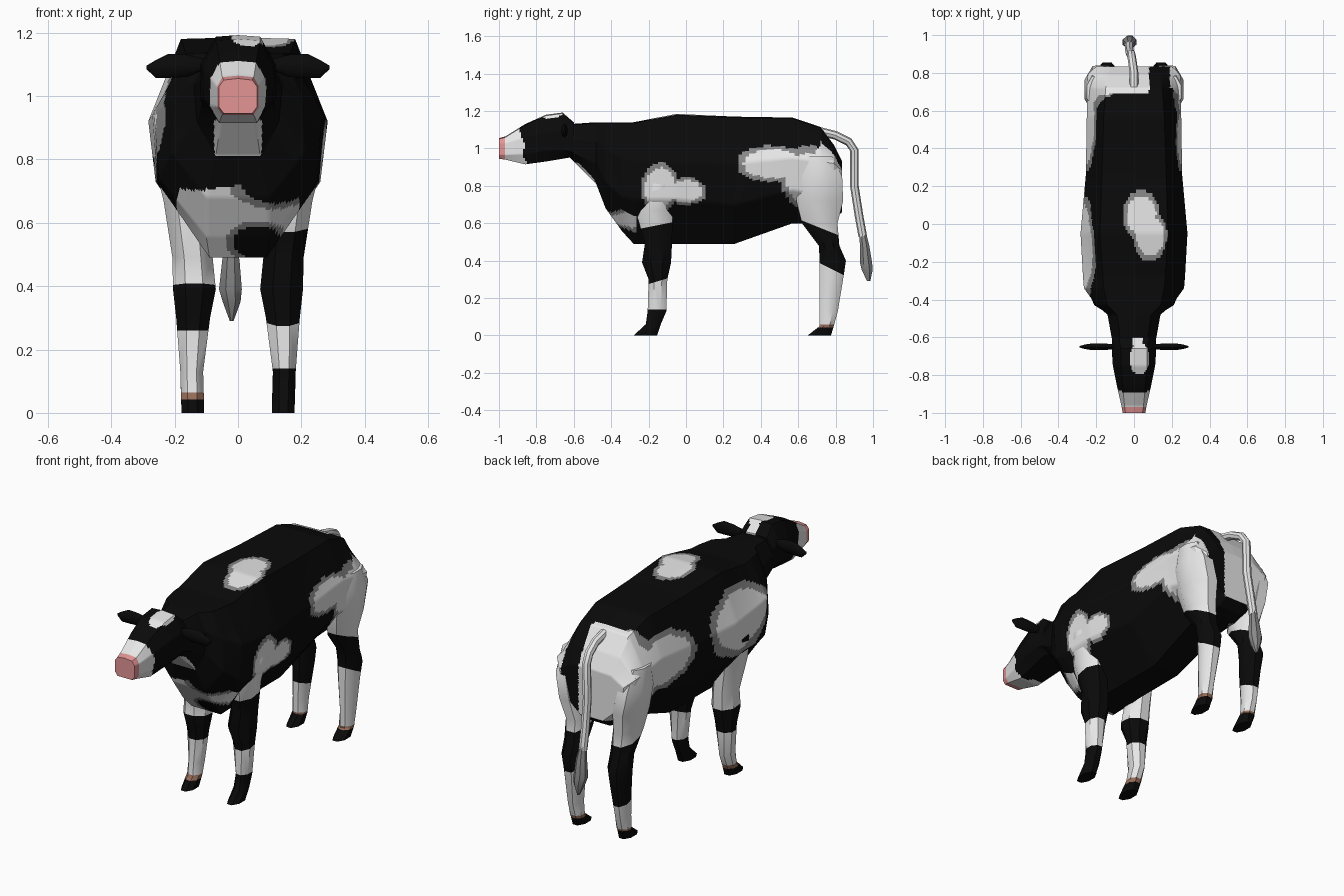
import bpy, bmesh, math
from mathutils import Vector, noise

if "Cube" in bpy.data.objects:
    bpy.data.objects.remove(bpy.data.objects["Cube"])


def material(name, rgb):
    m = bpy.data.materials.new(name)
    m.diffuse_color = (*rgb, 1)
    m.use_nodes = True
    m.node_tree.nodes["Principled BSDF"].inputs["Base Color"].default_value = m.diffuse_color
    return m


BLACK, WHITE, GREY, PINK, BROWN = range(5)
MATS = [material("black hide", (0.003, 0.003, 0.003)),
        material("white hide", (0.8, 0.8, 0.8)),
        material("grey hide", (0.25, 0.25, 0.25)),
        material("pink nose", (0.78, 0.3, 0.3)),
        material("brown skin", (0.3, 0.15, 0.1))]


def loft(rings, cuts=0):
    """Skin a list of rings, cap both ends and optionally subdivide."""
    bm = bmesh.new()
    vs = [[bm.verts.new(p) for p in r] for r in rings]
    n = len(vs[0])
    for a, b in zip(vs, vs[1:]):
        for i in range(n):
            bm.faces.new((a[i], a[(i + 1) % n], b[(i + 1) % n], b[i]))
    caps = [bm.faces.new(vs[0]), bm.faces.new(vs[-1])]
    if cuts:
        bmesh.ops.poke(bm, faces=caps)
        bmesh.ops.subdivide_edges(bm, edges=bm.edges[:], cuts=cuts, use_grid_fill=True)
    bmesh.ops.recalc_face_normals(bm, faces=bm.faces[:])
    return bm


def finish(bm, name, rule):
    """Paint faces by a rule on their centres and make the object."""
    for f in bm.faces:
        f.material_index = rule(f.calc_center_median())
        f.smooth = True
    me = bpy.data.meshes.new(name)
    bm.to_mesh(me)
    bm.free()
    for m in MATS:
        me.materials.append(m)
    ob = bpy.data.objects.new(name, me)
    bpy.context.collection.objects.link(ob)
    return ob


def section(y, zt, wt, wm, zm, wl, zl, wb, zb):
    """Symmetric nine-point cross-section across the body."""
    half = [(wt, zt - 0.005), (wm, zm), (wl, zl), (wb, zb)]
    pts = [(0, zt)] + half + [(-x, z) for x, z in reversed(half)]
    return [Vector((x, y, z)) for x, z in pts]


def octagon(z, y0, y1, x0, x1, side=1):
    """Horizontal eight-sided ring that fills the given box."""
    k = 1 / math.cos(math.pi / 8)
    return [Vector((side * ((x0 + x1) / 2 + k * (x1 - x0) / 2 * math.cos(a)),
                    (y0 + y1) / 2 + k * (y1 - y0) / 2 * math.sin(a), z))
            for a in [math.pi * (2 * i + 1) / 8 for i in range(8)]]


def depth(c, blobs):
    """Below 1 inside any of the blobs, with a slightly wavy border."""
    d = min(math.sqrt(((c.x - x) / a) ** 2 + ((c.y - y) / b) ** 2 + ((c.z - z) / e) ** 2)
            for x, y, z, a, b, e in blobs)
    return d + 0.12 * noise.noise(c * 9)


# Body and neck
BODY = [(-0.62, 1.13, .07, .115, 1.05, .11, .98, .05, .95),
        (-0.48, 1.14, .09, .14, 1.04, .13, .92, .07, .81),
        (-0.43, 1.14, .14, .20, 1.00, .21, .82, .10, .68),
        (-0.34, 1.14, .16, .265, .95, .25, .74, .10, .555),
        (-0.28, 1.14, .165, .27, .94, .255, .73, .09, .49),
        (-0.05, 1.185, .18, .283, .92, .26, .73, .08, .49),
        (0.26, 1.17, .17, .255, .92, .24, .70, .08, .49),
        (0.57, 1.165, .16, .25, .95, .23, .78, .09, .60),
        (0.72, 1.115, .15, .25, .93, .22, .75, .08, .60),
        (0.79, 1.02, .14, .245, .92, .21, .75, .08, .62),
        (0.835, 0.93, .12, .20, .88, .18, .76, .07, .66)]
PATCHES = [(.04, .05, 1.18, .08, .10, .1), (.085, -.06, 1.18, .07, .11, .1),
           (.27, -.14, .79, .15, .08, .11), (.27, .0, .77, .12, .09, .06),
           (.26, .46, .92, .15, .15, .08), (.25, .65, .82, .12, .11, .16),
           (-.28, -.12, .92, .12, .22, .16),
           (-.25, .52, .92, .14, .2, .12), (-.2, .74, .85, .2, .13, .25)]
CHEST_SPOTS = [(.13, -.40, .72, .13, .12, .06), (.06, -.29, .54, .08, .13, .055)]


def body_colour(c):
    if c.y < -0.48 and abs(c.x) < 0.075 and c.z < 0.925:
        return WHITE
    if c.y < -0.26 and c.z < 0.71 + 0.03 * noise.noise(c * 9) and abs(c.x) < 0.19:
        d = depth(c, CHEST_SPOTS)
        return BLACK if d < 1 else GREY if d < 1.3 else WHITE
    if c.y > 0.70 + 0.05 * noise.noise(c * 8):
        return BLACK if 0.08 < c.x < 0.19 or c.z < 0.66 else WHITE
    d = depth(c, PATCHES)
    return WHITE if d < 1 else GREY if d < 1.25 else BLACK


finish(loft([section(*s) for s in BODY], 15), "body", body_colour)

# Head
HEAD = [(-1.0, 1.055, .045, .06, 1.03, .06, .965, .045, .945),
        (-.965, 1.065, .05, .066, 1.03, .066, .965, .05, .94),
        (-.86, 1.13, .06, .09, 1.06, .088, .97, .06, .915),
        (-.75, 1.18, .07, .112, 1.09, .11, .99, .07, .93),
        (-.66, 1.192, .07, .118, 1.10, .118, .99, .08, .945),
        (-.60, 1.14, .08, .115, 1.08, .115, .98, .07, .955)]
BLAZE = [(.03, -.71, 1.19, .055, .09, .1), (.02, -.6, 1.17, .03, .09, .1)]


def head_colour(c):
    if c.y < -0.97:
        return PINK
    if c.y < -0.86 + 0.5 * (1.0 - c.z) * 0.6 + 0.04 * noise.noise(c * 12):
        return WHITE
    return WHITE if depth(c, BLAZE) < 1 else BLACK


finish(loft([section(*s) for s in HEAD], 9), "head", head_colour)

# Ears
EAR = [(.10, 1.10, .012, .015), (.16, 1.095, .018, .035), (.22, 1.095, .018, .038),
       (.26, 1.085, .012, .028), (.288, 1.09, .004, .006)]
for side, word in ((1, "right"), (-1, "left")):
    rings = [[Vector((side * x, -.65 + ry * math.cos(i * math.pi / 4),
                      z + rz * math.sin(i * math.pi / 4))) for i in range(8)]
             for x, z, ry, rz in EAR]
    finish(loft(rings), word + "_ear", lambda c: BLACK)

# Legs: rings are (z, y from, y to, x from, x to)
FRONT = [(.88, -.18, -.10, .18, .25), (.80, -.22, -.07, .14, .268), (.67, -.27, -.07, .09, .235),
         (.49, -.22, -.075, .08, .207), (.39, -.235, -.08, .07, .205),
         (.30, -.20, -.10, .088, .195), (.13, -.205, -.105, .11, .182),
         (.06, -.215, -.135, .108, .18), (0, -.28, -.155, .108, .178)]
HIND = [(.96, .62, .78, .16, .25), (.85, .59, .835, .12, .262), (.72, .59, .84, .09, .24),
        (.60, .62, .81, .08, .212), (.48, .71, .82, .085, .20),
        (.40, .715, .855, .085, .20), (.32, .715, .843, .09, .192),
        (.13, .715, .812, .11, .182), (.05, .715, .79, .108, .18), (0, .65, .775, .108, .178)]


def leg(name, rings, side, y, bands):
    """Bands are (lower height, slope, colour) from the top down."""
    bm = loft([octagon(*r, side) for r in rings])
    for z, s, _ in bands[:-1]:
        bmesh.ops.bisect_plane(bm, geom=bm.verts[:] + bm.edges[:] + bm.faces[:],
                               plane_co=(0, y, z), plane_no=(0, s, 1))

    def rule(c):
        for z, s, col in bands:
            if c.z + s * (c.y - y) > z:
                return col
        return bands[-1][2]
    finish(bm, name, rule)


leg("right_front_leg", FRONT, 1, -.15,
    [(.59, -.2, WHITE), (.29, -.3, BLACK), (.14, 0, WHITE), (-1, 0, BLACK)])
leg("left_front_leg", FRONT, -1, -.15,
    [(.72, 0, BLACK), (.40, .1, WHITE), (.26, 0, BLACK), (.065, 0, WHITE),
     (.042, 0, BROWN), (-1, 0, BLACK)])
leg("right_hind_leg", HIND, 1, .78,
    [(.55, .4, WHITE), (.355, .5, BLACK), (.06, 0, WHITE), (.043, 0, BROWN), (-1, 0, BLACK)])
leg("left_hind_leg", HIND, -1, .78,
    [(.54, .3, WHITE), (.21, .3, BLACK), (.06, 0, WHITE), (.05, 0, BROWN), (-1, 0, BLACK)])

# Tail: a tube along a path
PATH = [(0, .72, 1.09), (0, .80, 1.07), (-.01, .87, 1.035), (-.015, .90, .99),
        (-.02, .90, .80), (-.025, .925, .64), (-.025, .945, .53)]
tail = []
for i, p in enumerate(PATH):
    t = (Vector(PATH[min(i + 1, len(PATH) - 1)]) - Vector(PATH[max(i - 1, 0)])).normalized()
    u = Vector((1, 0, 0))
    v = t.cross(u).normalized()
    tail.append([Vector(p) + 0.023 * (u * math.cos(k * math.pi / 4) + v * math.sin(k * math.pi / 4))
                 for k in range(8)])
finish(loft(tail), "tail", lambda c: WHITE)

# Tail tuft
TUFT = [(.56, .925, .96, -.04, -.01), (.48, .93, .98, -.05, .005), (.39, .93, .995, -.06, .012),
        (.35, .94, .998, -.048, .008), (.29, .968, .985, -.026, -.014)]
finish(loft([octagon(*r) for r in TUFT]), "tail_tuft", lambda c: GREY)

# Smooth shading with kept creases
for ob in bpy.context.collection.objects:
    ob.select_set(True)
    bpy.context.view_layer.objects.active = ob
bpy.ops.object.shade_smooth_by_angle(angle=math.radians(40))
